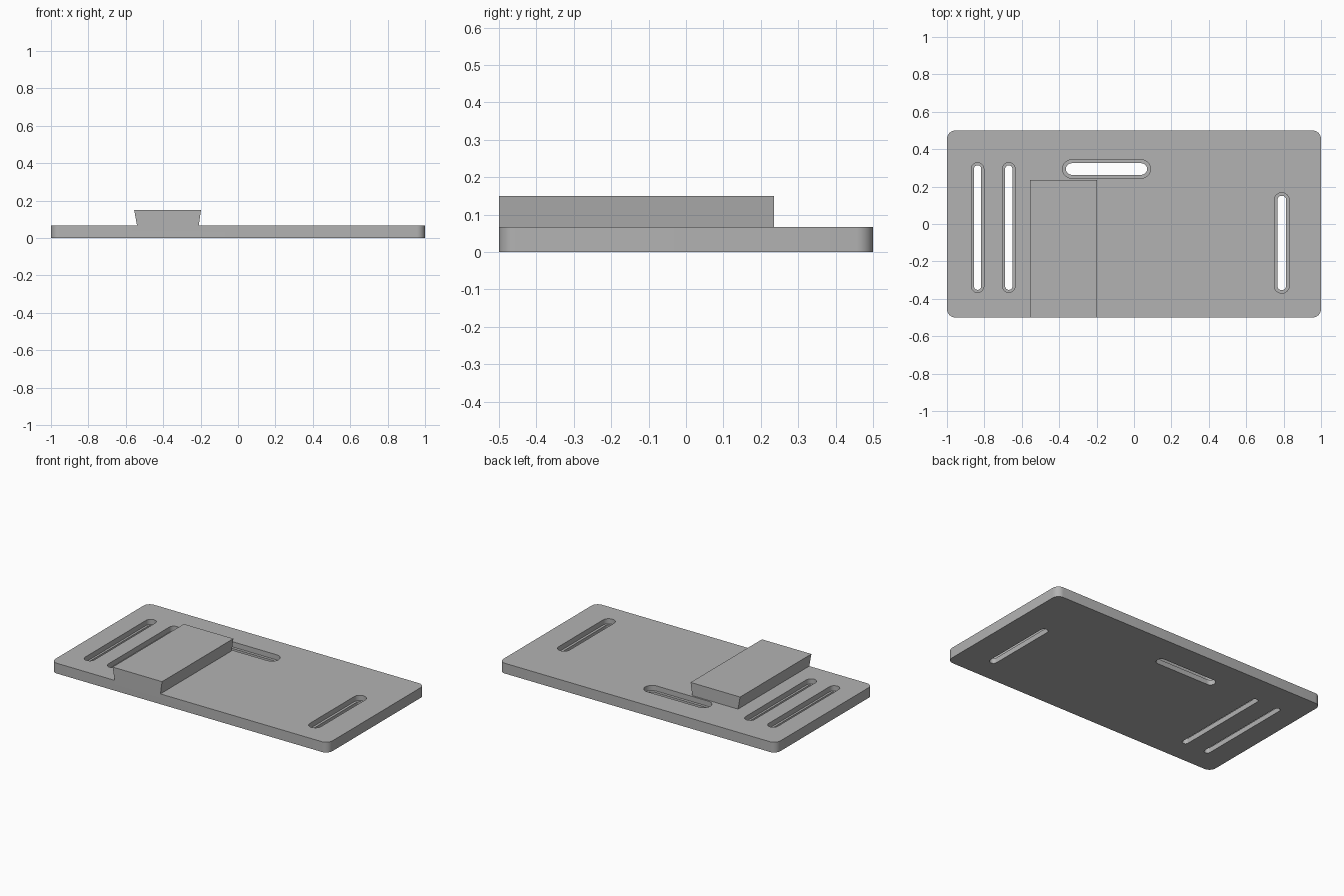
import bpy, bmesh, math

cube = bpy.data.objects.get("Cube")
if cube:
    bpy.data.objects.remove(cube, do_unlink=True)

THICK = 0.067   # plate thickness
LEDGE = 0.033   # height of the step inside each slot

grey = bpy.data.materials.new("plain_grey")
grey.use_nodes = True
colour = (0.45, 0.45, 0.45, 1)
grey.diffuse_color = colour
grey.node_tree.nodes["Principled BSDF"].inputs["Base Color"].default_value = colour


def prism(name, points, offset):
    """Extrude a flat outline along the offset vector."""
    bm = bmesh.new()
    face = bm.faces.new([bm.verts.new(p) for p in points])
    top = bmesh.ops.extrude_face_region(bm, geom=[face])
    verts = [g for g in top["geom"] if isinstance(g, bmesh.types.BMVert)]
    bmesh.ops.translate(bm, verts=verts, vec=offset)
    bmesh.ops.recalc_face_normals(bm, faces=bm.faces)
    mesh = bpy.data.meshes.new(name)
    bm.to_mesh(mesh)
    bm.free()
    mesh.materials.append(grey)
    obj = bpy.data.objects.new(name, mesh)
    bpy.context.collection.objects.link(obj)
    return obj


def rounded_prism(name, x0, x1, y0, y1, r, z0, z1, steps=8):
    """Rounded rectangle, extruded upward; a slot when r is half its width."""
    corners = [(x1 - r, y1 - r), (x0 + r, y1 - r), (x0 + r, y0 + r), (x1 - r, y0 + r)]
    points = []
    for i, (cx, cy) in enumerate(corners):
        for s in range(steps + 1):
            a = (i + s / steps) * math.pi / 2
            points.append((cx + r * math.cos(a), cy + r * math.sin(a), z0))
    return prism(name, points, (0, 0, z1 - z0))


def combine(target, other, operation):
    """Apply a boolean and discard the helper object."""
    mod = target.modifiers.new("bool", "BOOLEAN")
    mod.object, mod.operation, mod.solver = other, operation, "EXACT"
    graph = bpy.context.evaluated_depsgraph_get()
    mesh = bpy.data.meshes.new_from_object(target.evaluated_get(graph))
    target.modifiers.clear()
    target.data = mesh
    bpy.data.objects.remove(other, do_unlink=True)


# Base plate with rounded corners
plate = rounded_prism("base_plate", -1, 1, -0.5, 0.5, 0.045, 0, THICK)

# Dovetail block, flush with the front edge
profile = [(-0.54, 0.04), (-0.21, 0.04), (-0.21, THICK), (-0.198, 0.15), (-0.555, 0.15), (-0.54, THICK)]
block = prism("dovetail_block", [(x, -0.5, z) for x, z in profile], (0, 0.735, 0))
combine(plate, block, "UNION")

# Stepped slots: x range, y range, ledge width
slots = [
    (-0.87, -0.803, -0.366, 0.328, 0.014),
    (-0.703, -0.636, -0.366, 0.328, 0.014),
    (-0.382, 0.088, 0.245, 0.343, 0.018),
    (0.75, 0.83, -0.37, 0.167, 0.016),
]
for x0, x1, y0, y1, w in slots:
    r = min(x1 - x0, y1 - y0) / 2 - 0.0001
    wide = rounded_prism("wide_cutter", x0, x1, y0, y1, r, LEDGE, 0.1)
    combine(plate, wide, "DIFFERENCE")
    narrow = rounded_prism("narrow_cutter", x0 + w, x1 - w, y0 + w, y1 - w, r - w, -0.1, 0.1)
    combine(plate, narrow, "DIFFERENCE")

# Smooth the round corners, keep the edges sharp
bpy.ops.object.select_all(action="DESELECT")
plate.select_set(True)
bpy.context.view_layer.objects.active = plate
bpy.ops.object.shade_smooth_by_angle(angle=math.radians(30))
